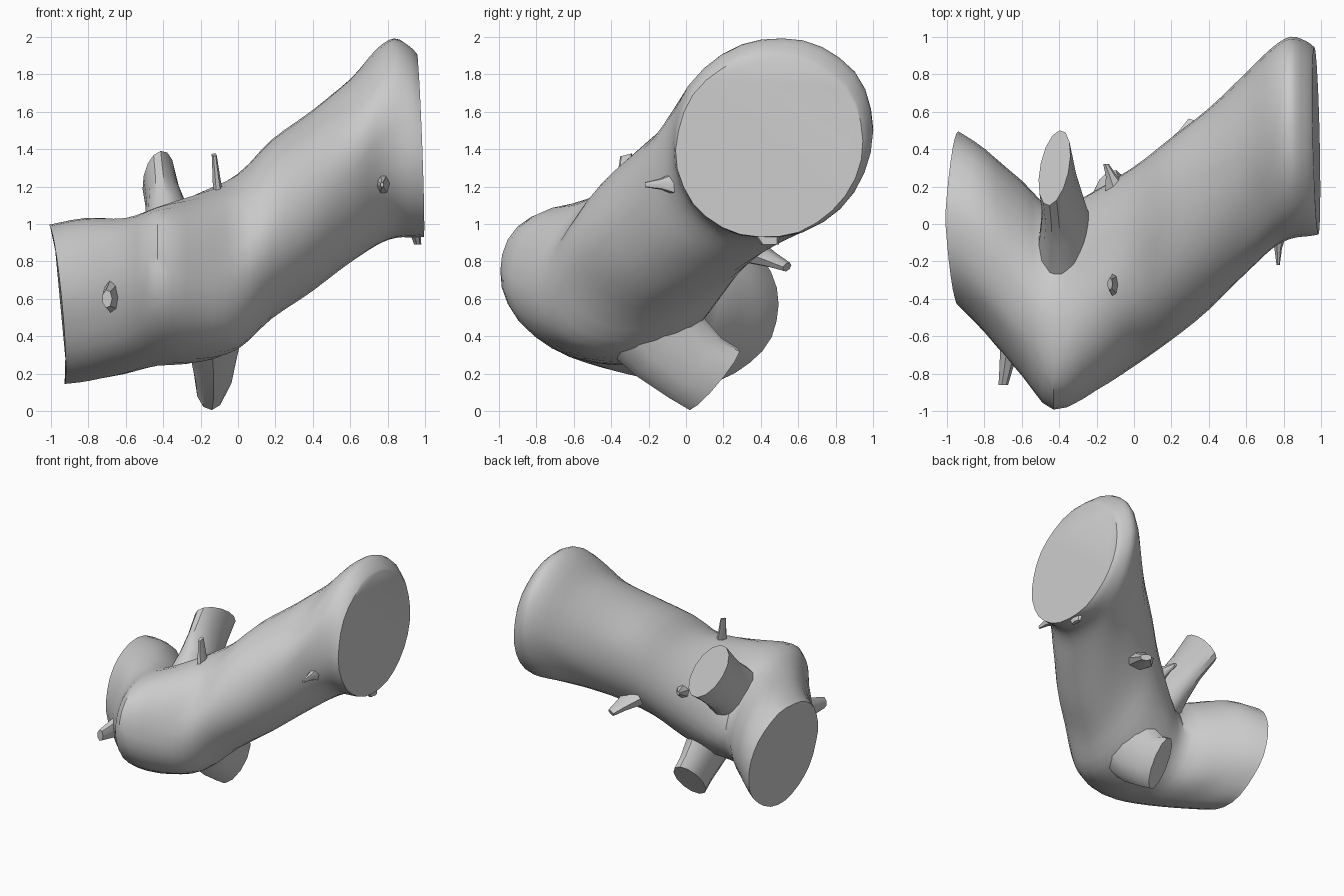
import bpy, bmesh, math
from mathutils import Vector, noise

if "Cube" in bpy.data.objects:
    bpy.data.objects.remove(bpy.data.objects["Cube"])

bark = bpy.data.materials.new("plain grey wood")
bark.diffuse_color = (0.6, 0.6, 0.6, 1)
bark.use_nodes = True
bark.node_tree.nodes["Principled BSDF"].inputs["Base Color"].default_value = bark.diffuse_color


def skin(name, rings, angle=40):
    """Skin a list of point rings into a tube with flat cut ends."""
    bm = bmesh.new()
    loops = [[bm.verts.new(p) for p in ring] for ring in rings]
    n = len(loops[0])
    for a, b in zip(loops, loops[1:]):
        for i in range(n):
            j = (i + 1) % n
            bm.faces.new((a[i], a[j], b[j], b[i]))
    bm.faces.new(loops[0])
    bm.faces.new(loops[-1])
    bmesh.ops.recalc_face_normals(bm, faces=bm.faces)
    me = bpy.data.meshes.new(name)
    bm.to_mesh(me)
    bm.free()
    me.materials.append(bark)
    ob = bpy.data.objects.new(name, me)
    bpy.context.collection.objects.link(ob)
    bpy.ops.object.select_all(action='DESELECT')
    ob.select_set(True)
    bpy.context.view_layer.objects.active = ob
    bpy.ops.object.shade_smooth_by_angle(angle=math.radians(angle))
    return ob


def branch(name, stations, sides=10):
    """Tube through ellipses given as (centre, half axis u, half axis v)."""
    rings = []
    for c, u, v in stations:
        c, u, v = Vector(c), Vector(u), Vector(v)
        rings.append([c + u * math.cos(t) + v * math.sin(t)
                      for t in (2 * math.pi * i / sides for i in range(sides))])
    return skin(name, rings)


def spline(p0, p1, p2, p3, t):
    return [0.5 * (2*b + (c-a)*t + (2*a-5*b+4*c-d)*t*t + (3*b-a-3*c+d)*t**3)
            for a, b, c, d in zip(p0, p1, p2, p3)]


# Bent log: upright sections (x, y centre, y half, z centre, z half, skew)
sections = [
    (-.96, .03, .465, .57, .425, 0),
    (-.80, -.09, .49, .60, .435, 0),
    (-.60, -.29, .52, .615, .42, -.1),
    (-.43, -.46, .54, .665, .43, -.2),
    (-.20, -.35, .54, .715, .45, .06),
    (.00, -.225, .535, .80, .47, .28),
    (.18, -.085, .54, .98, .48, .3),
    (.40, .08, .54, 1.125, .48, .3),
    (.60, .27, .54, 1.28, .49, .25),
    (.74, .405, .54, 1.41, .53, .15),
    (.84, .46, .54, 1.46, .54, .08),
    (.93, .455, .52, 1.44, .515, .05),
    (.975, .445, .50, 1.42, .49, .05),
]
STEPS, SIDES = 3, 30
samples = []
for k in range(len(sections) - 1):
    quad = [sections[min(max(k + o, 0), len(sections) - 1)] for o in (-1, 0, 1, 2)]
    samples += [spline(*quad, s / STEPS) for s in range(STEPS)]
samples.append(sections[-1])

rings = []
for x, yc, hy, zc, hz, skew in samples:
    ring = []
    left = max(0, (-x - .75) / .21)       # tilt of the two saw cuts
    right = max(0, (x - .8) / .175)
    for i in range(SIDES):
        t = 2 * math.pi * i / SIDES
        cy, cz = math.cos(t), math.sin(t + math.asin(skew))
        lump = 1 + .03 * noise.noise(Vector((x * 3, cy * 2, cz * 2 + 7)))
        dx = -.04 * cz * left - .018 * cz * right
        dx += left * (.03 * abs(cy) - .01) - right * .01 * cy
        ring.append((x + dx, yc + hy * cy * lump, zc + hz * cz * lump))
    rings.append(ring)
skin("log", rings)

# Sawn side branches
branch("upper_branch", [
    ((-.36, -.12, .88), (.16, .06, 0), (.01, -.15, .16)),
    ((-.38, .03, 1.01), (.12, .08, 0), (.02, -.14, .15)),
    ((-.40, .16, 1.12), (.09, .11, -.01), (.02, -.14, .15)),
    ((-.425, .30, 1.235), (.08, .14, -.02), (.03, -.145, .155)),
], 14)
branch("lower_branch", [
    ((-.14, -.24, .56), (.20, 0, 0), (0, -.20, -.22)),
    ((-.13, -.10, .36), (.14, .01, 0), (0, -.17, -.17)),
    ((-.13, .05, .23), (.11, .02, 0), (0, -.14, -.16)),
    ((-.14, .15, .17), (.09, .05, .01), (0, -.13, -.165)),
], 12)

# Small broken twigs: base, tip, two half axes, tip scale
twigs = [
    ("front_twig", (-.66, -.62, .62), (-.70, -.86, .60), (.06, 0, 0), (0, 0, .11), .45),
    ("top_twig", (-.10, -.33, 1.08), (-.128, -.32, 1.37), (.035, 0, 0), (0, .08, .02), .4),
    ("right_twig", (.77, .00, 1.22), (.77, -.22, 1.21), (.06, 0, 0), (0, 0, .09), .15),
    ("back_twig", (.25, .34, .86), (.33, .54, .77), (.12, -.06, 0), (0, .03, .07), .35),
    ("crook_twig", (-.08, .16, .92), (-.15, .32, .98), (.08, 0, 0), (0, 0, .08), .2),
    ("end_splinter", (.93, .40, 1.03), (.96, .45, .89), (.05, 0, 0), (0, .12, 0), .4),
]
for name, base, tip, u, v, s in twigs:
    base, tip, u, v = map(Vector, (base, tip, u, v))
    branch(name, [(base, u, v), (base.lerp(tip, .6), u * (s + .2), v * (s + .2)),
                  (tip, u * s, v * s)], 7)
